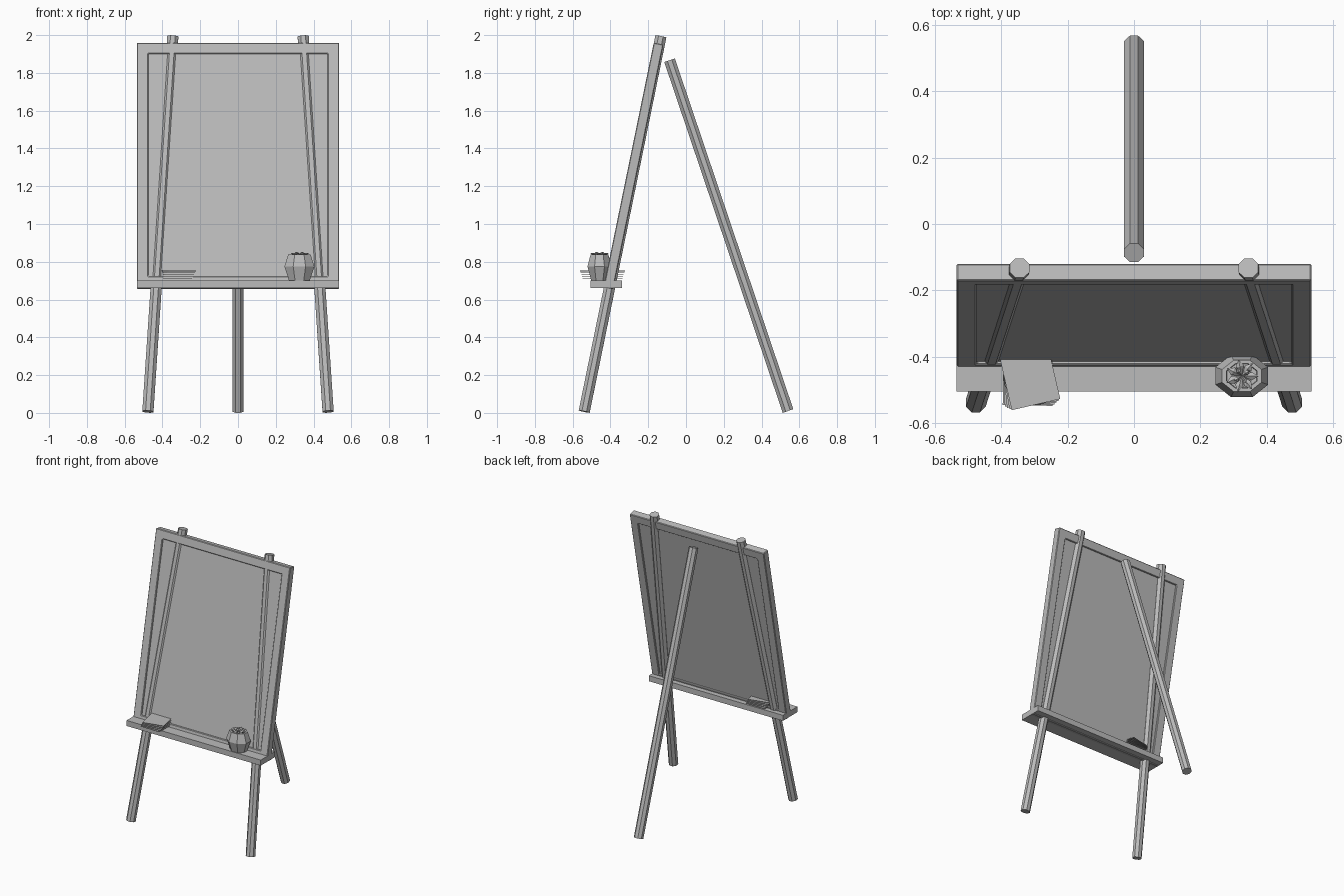
import bpy, bmesh, math
from mathutils import Matrix, Vector

cube = bpy.data.objects.get("Cube")
if cube:
    bpy.data.objects.remove(cube, do_unlink=True)

grey = bpy.data.materials.new("plain_grey")
grey.use_nodes = True
grey.diffuse_color = (0.5, 0.5, 0.5, 1)
grey.node_tree.nodes["Principled BSDF"].inputs["Base Color"].default_value = (0.5, 0.5, 0.5, 1)


def finish(name, bm, matrix=None):
    bmesh.ops.recalc_face_normals(bm, faces=bm.faces)
    mesh = bpy.data.meshes.new(name)
    bm.to_mesh(mesh)
    bm.free()
    mesh.materials.append(grey)
    obj = bpy.data.objects.new(name, mesh)
    bpy.context.collection.objects.link(obj)
    if matrix:
        obj.matrix_world = matrix
    return obj


def box(name, size, centre, turn=None):
    bm = bmesh.new()
    bmesh.ops.create_cube(bm, size=1)
    bmesh.ops.scale(bm, vec=size, verts=bm.verts)
    return finish(name, bm, Matrix.Translation(centre) @ (turn or Matrix()))


def pole(name, start, end, radius=0.032):
    # Eight-sided straight leg with a flat side to the front
    start, end = Vector(start), Vector(end)
    along = end - start
    bm = bmesh.new()
    bmesh.ops.create_cone(bm, cap_ends=True, segments=8, radius1=radius,
                          radius2=radius, depth=along.length)
    bmesh.ops.rotate(bm, verts=bm.verts, matrix=Matrix.Rotation(math.pi / 8, 3, 'Z'))
    turn = Vector((0, 0, 1)).rotation_difference(along).to_matrix().to_4x4()
    return finish(name, bm, Matrix.Translation((start + end) / 2) @ turn)


# Legs
for side, s in (("left", 1), ("right", -1)):
    pole(side + "_front_leg", (s * 0.477, -0.539, 0.007), (s * 0.345, -0.133, 1.993))
pole("back_leg", (0, 0.54, 0.01), (0, -0.087, 1.867))

# Tilted board: its own z runs up the slope
HALF, HEIGHT, RAIL, THICK = 0.535, 1.322, 0.06, 0.052
tilt = Matrix.Translation((0, -0.411, 0.66)) @ Matrix.Rotation(math.radians(-11.6), 4, 'X')

# Frame ring
bm = bmesh.new()
loops = []
for inset, y in ((0, -1), (RAIL, -1), (RAIL, 1), (0, 1)):
    w, low, high = HALF - inset, inset, HEIGHT - inset
    loops.append([bm.verts.new((x, y * THICK / 2, z))
                  for x, z in ((-w, low), (w, low), (w, high), (-w, high))])
for k in range(4):
    a, b = loops[k], loops[(k + 1) % 4]
    for i in range(4):
        j = (i + 1) % 4
        bm.faces.new((a[i], a[j], b[j], b[i]))
frame = finish("board_frame", bm, tilt)
bevel = frame.modifiers.new("soft_edges", 'BEVEL')
bevel.width = 0.004
bevel.segments = 1

# Panel set into the frame
panel_size = (2 * (HALF - RAIL) + 0.02, THICK - 0.02, HEIGHT - 2 * RAIL + 0.02)
panel = box("board_panel", panel_size, (0, 0, 0))
panel.matrix_world = tilt @ Matrix.Translation((0, 0, HEIGHT / 2))

# Tray
box("tray", (2 * HALF, 0.165, 0.04), (0, -0.4225, 0.681))

# Fanned sheets of paper on the tray
for i in range(5):
    box(f"paper_sheet_{i + 1}", (0.15, 0.21, 0.003), (-0.319, -0.442, 0.711 + i * 0.01),
        Matrix.Rotation(math.radians(-1 + 3.5 * i), 4, 'Z'))

# Faceted pot, eight sides, closed at the rim
POT = Matrix.Translation((0.325, -0.458, 0))
bm = bmesh.new()
rings = []
for radius, z in ((0.06, 0.702), (0.086, 0.775), (0.064, 0.838), (0.05, 0.838), (0.048, 0.825)):
    ring = []
    for i in range(8):
        a = math.pi / 8 + i * math.pi / 4
        ring.append(bm.verts.new((radius * math.cos(a), 0.8 * radius * math.sin(a), z)))
    rings.append(ring)
for a, b in zip(rings, rings[1:]):
    for i in range(8):
        j = (i + 1) % 8
        bm.faces.new((a[i], a[j], b[j], b[i]))
bm.faces.new(rings[0])
bm.faces.new(rings[-1])
finish("pot", bm, POT)

# Pointed succulent leaves in two whorls
bm = bmesh.new()
for count, length, rise, start in ((7, 0.052, 0.25, 0.2), (4, 0.034, 0.6, 0.6)):
    for i in range(count):
        turn = Matrix.Rotation(start + i * math.tau / count, 4, 'Z') @ Matrix.Rotation(rise, 4, 'X')
        place = Matrix.Translation((0, 0, 0.832)) @ turn
        mid, wide, deep = length * 0.6, length * 0.24, 0.008
        base, tip = [bm.verts.new(place @ Vector((0, y, 0))) for y in (0, length)]
        belt = [bm.verts.new(place @ Vector((x, mid, z)))
                for x, z in ((wide, 0), (0, deep), (-wide, 0), (0, -deep))]
        for k in range(4):
            bm.faces.new((base, belt[k], belt[(k + 1) % 4]))
            bm.faces.new((tip, belt[(k + 1) % 4], belt[k]))
finish("succulent_leaves", bm, POT)
